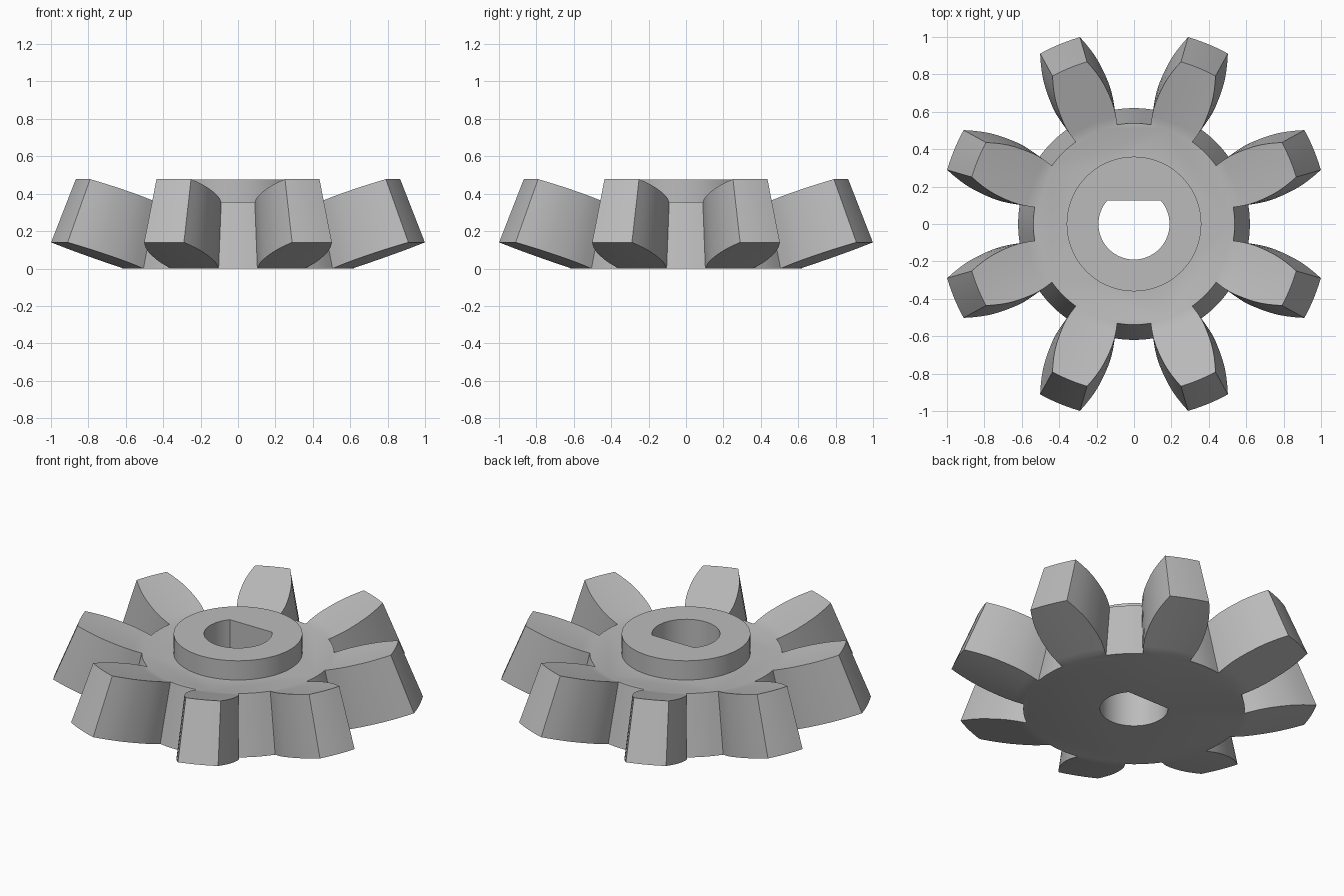
import bpy, bmesh, math
from mathutils import Vector

cube = bpy.data.objects.get("Cube")
if cube:
    bpy.data.objects.remove(cube)

TEETH = 8
ROOT_R = 0.62
APEX = Vector((0, 0, 2.7))   # all flanks taper toward this point
TAPER = 0.868
# tooth flank: radius and half angle in degrees
FLANK = [(ROOT_R, 12.9), (0.67, 13.0), (0.718, 12.85), (0.765, 12.3), (0.816, 11.5),
         (0.875, 10.45), (0.92, 9.5), (0.96, 8.5), (1.0, 7.45), (1.04, 6.35)]
COLS = 6

metal = bpy.data.materials.new("grey metal")
metal.use_nodes = True
GREY = (0.5, 0.5, 0.5, 1)
metal.diffuse_color = GREY
metal.node_tree.nodes["Principled BSDF"].inputs["Base Color"].default_value = GREY


def polar(r, deg, z=0.0):
    a = math.radians(deg)
    return Vector((r * math.cos(a), r * math.sin(a), z))


def make_object(name, bm):
    bmesh.ops.recalc_face_normals(bm, faces=bm.faces)
    mesh = bpy.data.meshes.new(name)
    bm.to_mesh(mesh)
    bm.free()
    mesh.materials.append(metal)
    obj = bpy.data.objects.new(name, mesh)
    bpy.context.collection.objects.link(obj)
    return obj


def prism(name, points, z0, z1):
    bm = bmesh.new()
    low = [bm.verts.new((p.x, p.y, z0)) for p in points]
    high = [bm.verts.new((p.x, p.y, z1)) for p in points]
    bm.faces.new(low)
    bm.faces.new(high)
    for i in range(len(points)):
        j = (i + 1) % len(points)
        bm.faces.new((low[i], low[j], high[j], high[i]))
    return make_object(name, bm)


def apply_boolean(obj, tool, operation):
    mod = obj.modifiers.new(operation, "BOOLEAN")
    mod.object, mod.operation, mod.solver = tool, operation, "EXACT"
    bpy.context.view_layer.objects.active = obj
    bpy.ops.object.modifier_apply(modifier=mod.name)
    bpy.data.objects.remove(tool)


# Underside sheet: flat hub disc with rising conical teeth
bm = bmesh.new()
ring = []
pitch = 360 / TEETH
gap = pitch - 2 * FLANK[0][1]
for k in range(TEETH):
    centre = (k + 0.5) * pitch
    rows = []
    for r, half in FLANK:
        z = (r - ROOT_R) / 3
        rows.append([bm.verts.new(polar(r, centre + half * (2 * c / COLS - 1), z))
                     for c in range(COLS + 1)])
    for a, b in zip(rows, rows[1:]):
        for c in range(COLS):
            bm.faces.new((a[c], a[c + 1], b[c + 1], b[c]))
    ring += rows[0]
    start = centre + FLANK[0][1]
    ring += [bm.verts.new(polar(ROOT_R, start + gap * s / 4)) for s in (1, 2, 3)]
bm.faces.new(ring)

# Thicken the sheet toward the apex to form flanks, tips and top
bottom = list(bm.faces)
border = [e for e in bm.edges if e.is_boundary]
upper = {v: bm.verts.new(APEX + (v.co - APEX) * TAPER) for v in list(bm.verts)}
for f in bottom:
    bm.faces.new([upper[v] for v in reversed(f.verts)])
for e in border:
    a, b = e.verts
    bm.faces.new((a, b, upper[b], upper[a]))
gear = make_object("bevel_gear", bm)

# Raised boss around the bore
boss = prism("boss", [polar(0.36, i * 5) for i in range(72)], 0.2, 0.475)
apply_boolean(gear, boss, "UNION")

# D-shaped bore with its flat toward the back
BORE_R, FLAT_Y = 0.19, 0.125
corner = math.degrees(math.asin(FLAT_Y / BORE_R))
sweep = 180 + 2 * corner
bore = prism("bore_cutter", [polar(BORE_R, 180 - corner + sweep * i / 48) for i in range(49)], -0.5, 1)
bore.hide_render = True
apply_boolean(gear, bore, "DIFFERENCE")

# Smooth curved flanks, keep edges crisp
bpy.ops.object.select_all(action="DESELECT")
gear.select_set(True)
bpy.context.view_layer.objects.active = gear
bpy.ops.object.shade_smooth_by_angle(angle=math.radians(30))
